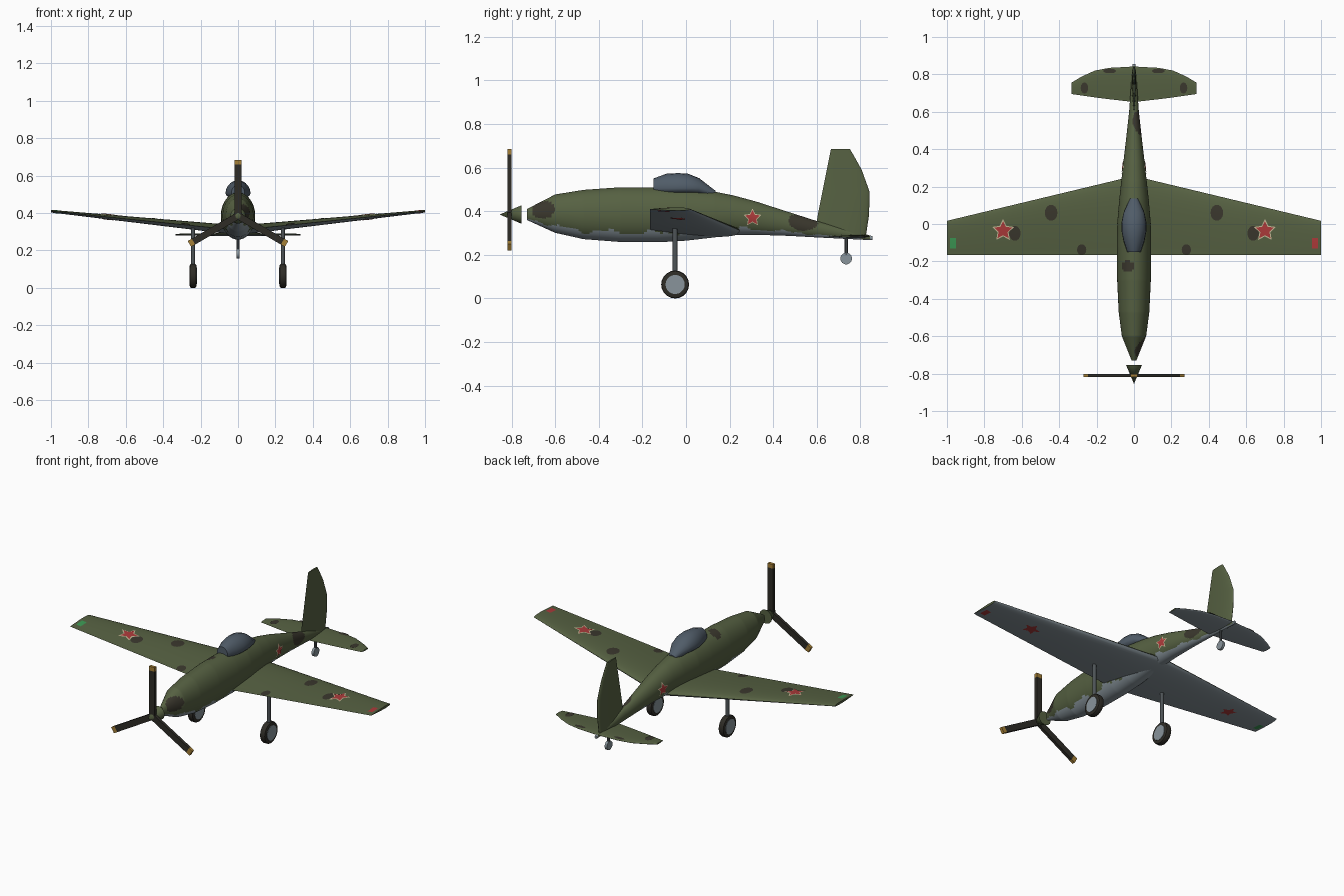
import bpy, bmesh, math
from mathutils import Vector, Matrix

if "Cube" in bpy.data.objects:
    bpy.data.objects.remove(bpy.data.objects["Cube"])

MATS = {}
def mat(name, r, g, b):
    m = bpy.data.materials.new(name)
    lin = [(c / 255 / 12.92 if c < 10 else ((c / 255 + .055) / 1.055) ** 2.4) for c in (r, g, b)]
    m.diffuse_color = (*lin, 1)
    m.use_nodes = True
    m.node_tree.nodes["Principled BSDF"].inputs["Base Color"].default_value = m.diffuse_color
    MATS[name] = m

mat("olive", 86, 97, 66)
mat("camo_brown", 58, 55, 45)
mat("belly_grey", 136, 148, 155)
mat("canopy_blue", 80, 92, 104)
mat("red", 172, 58, 58)
mat("cream", 196, 182, 148)
mat("green", 60, 152, 84)
mat("rubber", 46, 44, 38)
mat("ochre", 165, 128, 55)
mat("strut_grey", 78, 84, 87)

def finish(name, bm, mats, rule=None, angle=35):
    """Turn a bmesh into an object; rule(centre, normal) gives the material index."""
    if rule:
        for f in bm.faces:
            f.material_index = rule(f.calc_center_median(), f.normal)
    me = bpy.data.meshes.new(name)
    bm.to_mesh(me)
    bm.free()
    for m in mats:
        me.materials.append(MATS[m])
    ob = bpy.data.objects.new(name, me)
    bpy.context.collection.objects.link(ob)
    if angle:
        bpy.ops.object.select_all(action='DESELECT')
        ob.select_set(True)
        bpy.context.view_layer.objects.active = ob
        bpy.ops.object.shade_smooth_by_angle(angle=math.radians(angle))
    return ob

def loft(name, rings, mats, rule=None, angle=35):
    bm = bmesh.new()
    vs = [[bm.verts.new(p) for p in r] for r in rings]
    n = len(vs[0])
    for a, b in zip(vs, vs[1:]):
        for i in range(n):
            bm.faces.new((a[i], a[(i + 1) % n], b[(i + 1) % n], b[i]))
    bm.faces.new(vs[0])
    bm.faces.new(vs[-1])
    bmesh.ops.recalc_face_normals(bm, faces=bm.faces[:])
    return finish(name, bm, mats, rule, angle)

def cylinder(name, mats, loc, r1, r2, depth, rot, seg=20, bevel=0, angle=35):
    bm = bmesh.new()
    bmesh.ops.create_cone(bm, cap_ends=True, segments=seg, radius1=r1, radius2=r2, depth=depth)
    if bevel:
        rim = [e for e in bm.edges if abs(e.verts[0].co.z - e.verts[1].co.z) < 1e-6]
        bmesh.ops.bevel(bm, geom=rim, offset=bevel, segments=2, affect='EDGES', profile=.5)
    bmesh.ops.transform(bm, matrix=Matrix.Translation(loc) @ rot, verts=bm.verts[:])
    return finish(name, bm, mats, None, angle)

ALONG_X = Matrix.Rotation(math.pi / 2, 4, 'Y')
ALONG_Y = Matrix.Rotation(math.pi / 2, 4, 'X')
UPRIGHT = Matrix.Identity(4)

# ---- Fuselage: y, top z, bottom z, half width
SECT = [(-.73, .41, .36, .013), (-.6, .477, .301, .065), (-.47, .498, .272, .082),
        (-.3, .51, .259, .09), (-.12, .51, .258, .092), (0, .506, .265, .09),
        (.13, .49, .28, .079), (.22, .472, .29, .069), (.32, .445, .292, .058),
        (.475, .395, .287, .04), (.6, .355, .28, .026), (.855, .286, .267, .008)]

def section(y):
    for a, b in zip(SECT, SECT[1:]):
        if y <= b[0]:
            t = (y - a[0]) / (b[0] - a[0])
            return [p + (q - p) * t for p, q in zip(a, b)][1:]
    return SECT[-1][1:]

def ellipse(y, cz, w, up, down, n):
    ring = []
    for i in range(n):
        a = 2 * math.pi * i / n
        s = math.sin(a)
        ring.append((w * math.cos(a), y, cz + s * (up if s > 0 else down)))
    return ring

# camouflage patches on the body: centre and radii
PATCHES = [((.05, -.66, .41), (.06, .06, .045)), ((-.035, -.225, .5), (.035, .03, .06)),
           ((.03, .54, .355), (.04, .07, .045))]

def body_rule(c, n):
    if c.y > .84:
        return 2
    top, bot, w = section(c.y)
    wave = .035 * math.sin(c.y * 31) + .025 * math.sin(c.y * 73 + 1)
    if (c.z - bot) / (top - bot) < .17 + wave:
        return 2
    for p, r in PATCHES:
        if sum(((c[k] - p[k]) / r[k]) ** 2 for k in range(3)) < 1:
            return 1
    return 0

ys = sorted(set([s[0] for s in SECT] + [round(-.73 + .0125 * i, 4) for i in range(127)]))
rings = []
for y in ys:
    top, bot, w = section(y)
    h = (top - bot) / 2
    rings.append(ellipse(y, bot + h, w, h, h, 56))
loft("fuselage", rings, ["olive", "camo_brown", "belly_grey"], body_rule)

# ---- Canopy
CAN = [(-.15, .036, .55), (-.09, .056, .572), (-.035, .067, .575), (.01, .066, .572),
       (.06, .056, .552), (.135, .022, .494)]
loft("canopy", [ellipse(y, .505 if y < .1 else .48, w, z - (.505 if y < .1 else .48), .03, 20)
                for y, w, z in CAN], ["canopy_blue"])

# ---- Flying surfaces: blunt at the rear edge, sharp at the front edge
def shape(t):
    t = min(max(t, 0), 1)
    return 10 * (.2969 * math.sqrt(t) - .126 * t - .3516 * t**2 + .2843 * t**3 - .1036 * t**4)

TS = [(i / 14) ** 1.6 for i in range(15)]
def foil(front, back, half, place):
    pts = [(back + (front - back) * t, half * shape(t)) for t in TS]
    return [place(y, h) for y, h in pts] + [place(y, -h) for y, h in pts[-1:0:-1]]

def under(c, n):
    return 1 if n.z < -.1 else 0

def wing_at(x):
    a = abs(x)
    return -.165, .257 - .24 * a, .026 - .019 * a, .308 + .102 * a  # front, back, half, z

def wing_z(x, y, side):
    f, b, h, z = wing_at(x)
    return z + side * h * shape((b - y) / (b - f))

loft("wing", [foil(*wing_at(x)[:3], lambda y, h, x=x: (x, y, wing_at(x)[3] + h))
              for x in (-1, -.5, 0, .5, 1)], ["olive", "belly_grey"], under)

TAIL = [(.335, .695, .755, .004), (.28, .687, .788, .005), (.21, .677, .82, .006),
        (.13, .667, .835, .007), (0, .652, .842, .008)]
tail = [(-a, *r) for a, *r in TAIL] + [(a, *r) for a, *r in TAIL[-2::-1]]
loft("tailplane", [foil(f, b, t, lambda y, h, x=x: (x, y, .285 + h)) for x, f, b, t in tail],
     ["olive", "belly_grey"], under)

FIN = [(.285, .588, .825, .013), (.385, .605, .84, .013), (.49, .626, .842, .011),
       (.59, .646, .806, .008), (.655, .659, .77, .006), (.685, .665, .752, .005)]
loft("tail_fin", [foil(f, b, t, lambda y, h, z=z: (h, y, z)) for z, f, b, t in FIN], ["olive"])

# ---- Painted markings: thin sheets laid on the surfaces
def decal(name, colour, outline, place, out):
    bm = bmesh.new()
    n = len(outline)
    vs = [bm.verts.new((u, v, 0)) for u, v in outline]
    mid = bm.verts.new((sum(p[0] for p in outline) / n, sum(p[1] for p in outline) / n, 0))
    for i in range(n):
        bm.faces.new((mid, vs[i], vs[(i + 1) % n]))
    bmesh.ops.subdivide_edges(bm, edges=bm.edges[:], cuts=2, use_grid_fill=True)
    for v in bm.verts:
        v.co = place(v.co.x, v.co.y)
    bm.normal_update()
    if sum((f.normal for f in bm.faces), Vector()).dot(Vector(out)) < 0:
        bmesh.ops.reverse_faces(bm, faces=bm.faces[:])
    finish(name, bm, [colour], None, 35)

def star(cx, cy, r):
    return [(cx + (r if i % 2 == 0 else r * .5) * math.sin(i * math.pi / 5),
             cy + (r if i % 2 == 0 else r * .5) * math.cos(i * math.pi / 5)) for i in range(10)]

def blob(cx, cy, rx, ry, low=-9):
    return [(cx + rx * math.cos(i * math.pi / 7), max(low, cy + ry * math.sin(i * math.pi / 7)))
            for i in range(14)]

def on_wing(side, off):
    return lambda x, y: (x, y, wing_z(x, y, side) + side * off)

def on_tail(x, y):
    return (x, y, .285 + .0075)

def on_body(side, off):
    def place(y, z):
        top, bot, w = section(y)
        h = (top - bot) / 2
        return (side * (w * math.sqrt(max(0, 1 - ((z - bot - h) / h) ** 2)) + off), y, z)
    return place

UP, DOWN = (0, 0, 1), (0, 0, -1)
for s, side in ((-1, "left"), (1, "right")):
    for k, (x, y, rx, ry) in enumerate([(.443, .06, .034, .043), (.637, -.05, .031, .04),
                                        (.28, -.138, .025, .03)]):
        decal(f"{side}_wing_patch_{k}", "camo_brown", blob(s * x, y, rx, ry, -.162), on_wing(1, .0015), UP)
    decal(f"{side}_wing_star_edge", "cream", star(s * .7, -.035, .062), on_wing(1, .0028), UP)
    decal(f"{side}_wing_star", "red", star(s * .7, -.035, .05), on_wing(1, .004), UP)
    decal(f"{side}_under_star", "red", star(s * .7, -.035, .05), on_wing(-1, .0025), DOWN)
    tip = [(s * .953, -.13), (s * .984, -.13), (s * .984, -.075), (s * .953, -.075)]
    for d, lab in ((1, "top"), (-1, "under")):
        decal(f"{side}_tip_mark_{lab}", "red" if s > 0 else "green", tip, on_wing(d, .002), (0, 0, d))
    decal(f"{side}_tail_patch", "camo_brown", blob(s * .265, .727, .02, .03), on_tail, UP)
    decal(f"{side}_tail_edge_patch", "camo_brown", blob(s * .13, .818, .035, .012), on_tail, UP)
    decal(f"{side}_body_star_edge", "cream", star(.305, .37, .043), on_body(s, .002), (s, 0, 0))
    decal(f"{side}_body_star", "red", star(.305, .37, .035), on_body(s, .0035), (s, 0, 0))

    # ---- Main landing gear
    cylinder(f"{side}_gear_strut", ["strut_grey"], (s * .24, -.05, .21), .011, .011, .24, UPRIGHT, 12)
    cylinder(f"{side}_tyre", ["rubber"], (s * .24, -.05, .064), .064, .064, .036, ALONG_X, 20, .009)
    cylinder(f"{side}_wheel_hub", ["belly_grey"], (s * .24, -.05, .064), .044, .044, .04, ALONG_X, 20)

# ---- Tail wheel
cylinder("tail_wheel_strut", ["strut_grey"], (0, .735, .24), .008, .008, .08, UPRIGHT, 10)
cylinder("tail_wheel", ["belly_grey"], (0, .735, .183), .027, .027, .015, ALONG_X, 14)

# ---- Propeller and spinner
cylinder("spinner", ["olive"], (0, -.805, .385), .042, 0, .1, ALONG_Y, 12)
def blade_rule(c, n):
    return 1 if (c - Vector((0, -.81, .385))).length > .272 else 0

for k in range(3):
    rot = Matrix.Translation((0, -.81, .385)) @ Matrix.Rotation(k * 2 * math.pi / 3, 4, 'Y')
    loft(f"propeller_blade_{k}", [[rot @ Vector((x * .018, y * .009, z)) for x, y in
                                   ((-1, -1), (1, -1), (1, 1), (-1, 1))] for z in (0, .275, .3)],
         ["rubber", "ochre"], blade_rule, 0)
